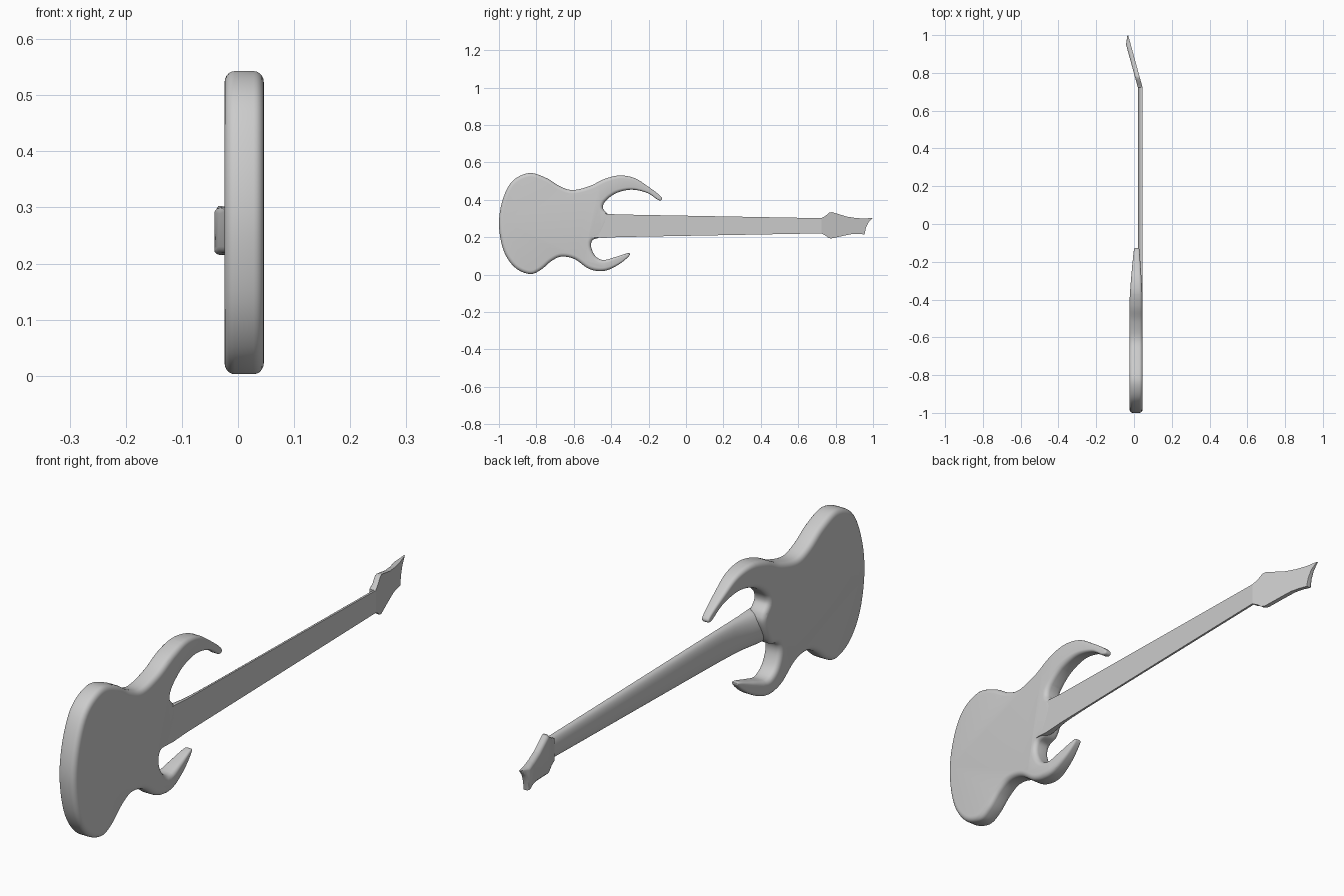
import bpy, bmesh, math
from mathutils import Vector

if "Cube" in bpy.data.objects:
    bpy.data.objects.remove(bpy.data.objects["Cube"])


def finish(name, bm, angle=40):
    bmesh.ops.recalc_face_normals(bm, faces=bm.faces)
    mesh = bpy.data.meshes.new(name)
    bm.to_mesh(mesh)
    bm.free()
    ob = bpy.data.objects.new(name, mesh)
    bpy.context.collection.objects.link(ob)
    bpy.ops.object.select_all(action='DESELECT')
    ob.select_set(True)
    bpy.context.view_layer.objects.active = ob
    bpy.ops.object.shade_smooth_by_angle(angle=math.radians(angle))
    return ob


def spline(pts, steps):
    """Closed Catmull-Rom curve through the points."""
    p = [Vector(q) for q in pts]
    n, out = len(p), []
    for i in range(n):
        a, b, c, d = p[i - 1], p[i], p[(i + 1) % n], p[(i + 2) % n]
        for s in range(steps):
            t = s / steps
            out.append(0.5 * (2 * b + (c - a) * t + (2 * a - 5 * b + 4 * c - d) * t * t
                              + (3 * b - a - 3 * c + d) * t ** 3))
    return out


def slab(name, outline, rings, place, inset_scale, cuts):
    """Stack inset copies of a (y, z) outline, then map depth 0..1 to x."""
    bm = bmesh.new()
    n = len(outline)
    normals = []
    for i in range(n):
        t = (outline[(i + 1) % n] - outline[i - 1]).normalized()
        normals.append(Vector((t.y, -t.x)))
    loops = []
    for inset, depth in rings:
        loop = []
        for p, nor in zip(outline, normals):
            q = p + nor * inset * inset_scale(p.x, p.y)
            loop.append(bm.verts.new((depth, q.x, q.y)))
        loops.append(loop)
    for a, b in zip(loops, loops[1:]):
        for i in range(n):
            j = (i + 1) % n
            bm.faces.new((a[i], a[j], b[j], b[i]))
    bm.faces.new(loops[0])
    bm.faces.new(loops[-1])
    for y in cuts:
        bmesh.ops.bisect_plane(bm, geom=bm.verts[:] + bm.edges[:] + bm.faces[:],
                               plane_co=(0, y, 0), plane_no=(0, 1, 0))
    for v in bm.verts:
        v.co.x = place(*v.co)
    return finish(name, bm)


def horn(y, z):
    """0 in the main body, rising to 1 at either horn tip."""
    if z > 0.33:
        return min(1, max(0, (y + 0.42) / 0.29))
    if z < 0.16:
        return min(1, max(0, (y + 0.46) / 0.155))
    return 0


# Body with two tapering horns
body_pts = [(-1, .27), (-.98, .40), (-.928, .50), (-.837, .543), (-.746, .516), (-.676, .473),
            (-.607, .452), (-.516, .473), (-.436, .511), (-.356, .53), (-.275, .516),
            (-.206, .473), (-.142, .425), (-.128, .404), (-.147, .398), (-.206, .436),
            (-.29, .454), (-.372, .436), (-.43, .393), (-.444, .356), (-.42, .324),
            (-.415, .29), (-.44, .23), (-.463, .199), (-.50, .184), (-.507, .147),
            (-.484, .099), (-.441, .078), (-.377, .094), (-.307, .115), (-.305, .099),
            (-.356, .056), (-.42, .024), (-.473, .019), (-.527, .035), (-.596, .083),
            (-.666, .096), (-.72, .072), (-.778, .024), (-.837, .003), (-.917, .04), (-.976, .131)]
arc = [(0.02 * (1 - math.sin(a)), 0.26 * (1 - math.cos(a)))
       for a in [k * math.pi / 10 for k in range(6)]]
body_rings = arc + [(i, 1 - d) for i, d in reversed(arc)]


def body_x(depth, y, z):
    h = horn(y, z) ** 1.3
    front, back = 0.046 - 0.018 * h, -0.024 + 0.024 * h
    return front + (back - front) * depth


slab("body", spline(body_pts, 6), body_rings, body_x,
     lambda y, z: 1 - 0.72 * horn(y, z), [-.46 + .03 * k for k in range(12)])

# Neck: flat fingerboard side, rounded back, deepening into the heel
bm = bmesh.new()
stations = [(-.62, .050), (-.54, .062), (-.48, .060), (-.44, .053), (-.40, .044), (-.36, .036),
            (-.31, .030), (-.24, .0265), (-.1, .025), (.3, .0245), (.725, .024)]
loops = []
for y, deep in stations:
    half = 0.0615 + (0.0405 - 0.0615) * (y + 0.42) / 1.145
    half += 0.004 * max(0, (-.36 - y) / .1) if y > -.47 else 0
    loops.append([bm.verts.new((0.0455 - deep * math.sin(math.pi * k / 16) ** 0.75, y,
                                0.261 + half * math.cos(math.pi * k / 16)))
                  for k in range(17)])
for a, b in zip(loops, loops[1:]):
    for i in range(17):
        j = (i + 1) % 17
        bm.faces.new((a[i], a[j], b[j], b[i]))
bm.faces.new(loops[0])
bm.faces.new(loops[-1])
finish("neck", bm)

# Headstock tilted backwards with a pointed tip
head_pts = [(.722, .221), (.722, .301), (.745, .313), (.765, .331), (.78, .334), (.81, .325),
            (.86, .310), (.91, .302), (.955, .300), (.999, .303), (.975, .278), (.962, .25),
            (.955, .215), (.925, .217), (.89, .217), (.84, .207), (.79, .196), (.775, .193),
            (.76, .197), (.745, .209)]


def head_x(depth, y, z):
    front = 0.0455 - 0.275 * (y - 0.722)
    thick = 0.025 - 0.021 * max(0, (y - 0.95) / 0.05)
    return front - thick * depth


slab("headstock", [Vector(p) for p in head_pts],
     [(0, 0), (0, .55), (.003, .8), (.008, .95), (.013, 1)], head_x,
     lambda y, z: max(0, min(1, (y - .722) / .03, (1.0 - y) / .06)), [.78, .86, .92, .95, .97])
